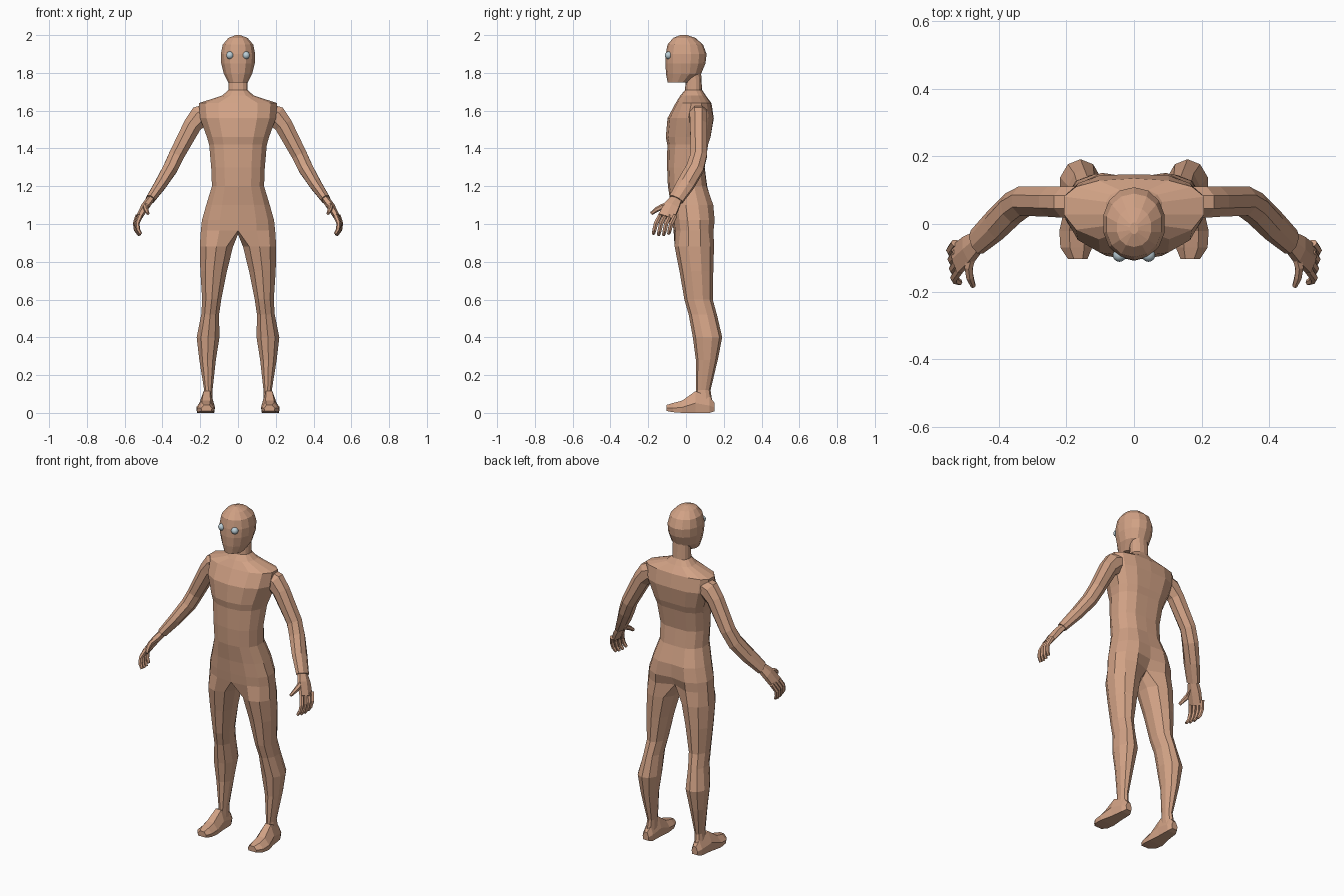
import bpy, bmesh, math
from mathutils import Vector


def material(name, color):
    m = bpy.data.materials.new(name)
    m.diffuse_color = (*color, 1)
    return m


SKIN = material("skin", (0.64, 0.36, 0.235))
EYE = material("eye_grey_blue", (0.50, 0.62, 0.68))


def finish(bm, name, mat, smooth=False):
    """Turn a right-hand half into a mirrored object."""
    bmesh.ops.remove_doubles(bm, verts=bm.verts, dist=0.0005)
    bmesh.ops.recalc_face_normals(bm, faces=bm.faces)
    me = bpy.data.meshes.new(name)
    bm.to_mesh(me)
    bm.free()
    me.materials.append(mat)
    for p in me.polygons:
        p.use_smooth = smooth
    ob = bpy.data.objects.new(name, me)
    bpy.context.collection.objects.link(ob)
    mod = ob.modifiers.new("mirror", 'MIRROR')
    mod.use_axis[0] = True
    mod.merge_threshold = 0.001
    return ob


def bridge(bm, a, b, closed=True):
    n = len(a)
    for i in range(n if closed else n - 1):
        j = (i + 1) % n
        bm.faces.new((a[i], a[j], b[j], b[i]))


def loft(bm, rings, closed=True, cap_start=True, cap_end=True):
    vs = [[bm.verts.new(p) for p in r] for r in rings]
    for a, b in zip(vs, vs[1:]):
        bridge(bm, a, b, closed)
    if cap_start:
        bm.faces.new(vs[0])
    if cap_end:
        bm.faces.new(vs[-1])
    return vs


def half_ring(z, w, yf, yb, cy, n=8, power=0.85, dip=0.0):
    """Half outline from front centre round the side to back centre."""
    pts = []
    for i in range(n):
        a = -math.pi / 2 + math.pi * i / (n - 1)
        c, s = abs(math.cos(a)) ** power, abs(math.sin(a)) ** power
        y = cy + s * ((yb - cy) if a > 0 else (yf - cy))
        x = w * c if 0 < i < n - 1 else 0
        if i == n - 1:
            y -= dip
        pts.append((x, y, z))
    return pts


def leg_ring(z, xi, xo, yf, yb):
    pts = []
    for i in range(10):
        a = math.radians(-126 + 36 * i)
        pts.append(((xi + xo) / 2 + (xo - xi) / 2 * math.cos(a),
                    (yf + yb) / 2 + (yb - yf) / 2 * math.sin(a) / 0.951, z))
    return pts


def tube(bm, path, sides=8, ref=(0, 1, 0)):
    """Path entries: x, y, z, half width along ref, half thickness."""
    P = [Vector(p[:3]) for p in path]
    rings = []
    for k, p in enumerate(path):
        d = (P[min(k + 1, len(P) - 1)] - P[max(k - 1, 0)]).normalized()
        u = Vector(ref)
        u = (u - d * u.dot(d)).normalized()
        v = d.cross(u)
        rings.append([P[k] + u * p[3] * math.cos(t) + v * p[4] * math.sin(t)
                      for t in [2 * math.pi * (i + 0.5) / sides for i in range(sides)]])
    loft(bm, rings)


# Torso, neck and legs as one continuous half: z, half width, front, back, middle y
bm = bmesh.new()
torso = [
    (1.80, 0.050, 0.000, 0.080, 0.040, 0), (1.71, 0.052, -0.005, 0.085, 0.04, 0),
    (1.68, 0.085, -0.030, 0.105, 0.050, 0), (1.64, 0.212, -0.055, 0.135, 0.06, 0),
    (1.56, 0.205, -0.098, 0.153, 0.055, 0.006), (1.46, 0.168, -0.107, 0.138, 0.04, 0.008),
    (1.42, 0.156, -0.099, 0.125, 0.030, 0.008), (1.30, 0.145, -0.100, 0.105, 0.01, 0.006),
    (1.20, 0.141, -0.096, 0.118, 0.015, 0.006), (1.10, 0.172, -0.080, 0.155, 0.03, 0.015),
    (1.02, 0.195, -0.072, 0.162, 0.040, 0.025)]
top = loft(bm, [half_ring(*t[:5], dip=t[5]) for t in torso], False, False, False)
# Crotch ring joins the open torso to the closed leg rings
crotch = half_ring(0.965, 0.201, -0.066, 0.155, 0.045, dip=0.05)
crotch += [(0, 0.06, 0.945), (0, 0.0, 0.945)]
legs = [(0.88, 0.022, 0.207, -0.055, 0.143), (0.75, 0.055, 0.203, -0.030, 0.140),
        (0.60, 0.086, 0.192, -0.005, 0.138), (0.52, 0.098, 0.197, 0.018, 0.160),
        (0.40, 0.095, 0.222, 0.040, 0.188), (0.28, 0.115, 0.207, 0.055, 0.165),
        (0.12, 0.134, 0.180, 0.055, 0.128), (0.04, 0.134, 0.190, 0.050, 0.140)]
low = loft(bm, [crotch] + [leg_ring(*r) for r in legs], True, False, True)
bridge(bm, top[-1], low[0][:8], False)
finish(bm, "body", SKIN)

# Head with flat jaw underside
bm = bmesh.new()
head = [(2.0, 0.012, -0.03, 0.005, -0.015), (1.985, 0.052, -0.068, 0.050, -0.01),
        (1.95, 0.083, -0.098, 0.090, 0.0), (1.90, 0.093, -0.107, 0.109, 0.0),
        (1.85, 0.091, -0.109, 0.103, 0.0), (1.795, 0.077, -0.106, 0.080, 0.0),
        (1.748, 0.052, -0.097, 0.015, -0.03)]
loft(bm, [half_ring(*h, n=8, power=0.95) for h in head], False)
finish(bm, "head", SKIN)

# Eyes
bm = bmesh.new()
bmesh.ops.create_uvsphere(bm, u_segments=14, v_segments=10, radius=0.02)
bmesh.ops.translate(bm, verts=bm.verts, vec=(0.043, -0.092, 1.893))
finish(bm, "eyes", EYE, True)

# Arms from shoulder to wrist
bm = bmesh.new()
tube(bm, [(0.165, 0.065, 1.585, 0.050, 0.055), (0.200, 0.065, 1.570, 0.050, 0.064),
          (0.240, 0.066, 1.525, 0.048, 0.052), (0.325, 0.068, 1.365, 0.047, 0.044),
          (0.358, 0.048, 1.295, 0.050, 0.042), (0.410, -0.002, 1.210, 0.050, 0.035),
          (0.465, -0.053, 1.130, 0.042, 0.026)])
finish(bm, "arms", SKIN)

# Hands: palm, thumb and four curled fingers
bm = bmesh.new()
tube(bm, [(0.457, -0.046, 1.140, 0.032, 0.020), (0.490, -0.075, 1.095, 0.046, 0.022),
          (0.525, -0.105, 1.035, 0.050, 0.017)], 6)
for i in range(4):
    y = -0.145 + 0.027 * i
    x = 0.521 + 0.004 * i
    tip = -0.006 * (1.5 - abs(i - 1.5))
    tube(bm, [(x - 0.004, y + 0.008, 1.045, 0.012, 0.014),
              (x + 0.012, y - 0.014, 1.003, 0.013, 0.012),
              (x + 0.008, y - 0.022, 0.970 + tip, 0.012, 0.011),
              (x - 0.006, y - 0.028, 0.947 + tip, 0.009, 0.008)], 6)
tube(bm, [(0.478, -0.080, 1.105, 0.016, 0.018), (0.490, -0.128, 1.090, 0.014, 0.015),
          (0.486, -0.158, 1.075, 0.012, 0.013), (0.476, -0.184, 1.055, 0.008, 0.009)],
     6, (1, 0, 0))
finish(bm, "hands", SKIN)

# Feet lofted heel to toe: y, inner x, outer x, sole z, top z
bm = bmesh.new()
feet = [(0.150, 0.142, 0.182, 0.008, 0.055), (0.125, 0.130, 0.195, 0.0, 0.085),
        (0.050, 0.128, 0.205, 0.0, 0.115), (-0.020, 0.122, 0.221, 0.0, 0.065),
        (-0.070, 0.124, 0.218, 0.004, 0.052), (-0.104, 0.138, 0.195, 0.010, 0.042)]
rings = []
for y, xi, xo, zs, zt in feet:
    m = (xi + xo) / 2
    h = (xo - xi) / 2
    zm = zs + (zt - zs) * 0.45
    rings.append([(xi + 0.004, y, zs), (xo - 0.004, y, zs), (xo, y, zm),
                  (m + h * 0.4, y, zt), (m - h * 0.5, y, zt), (xi, y, zm)])
loft(bm, rings)
finish(bm, "feet", SKIN)
